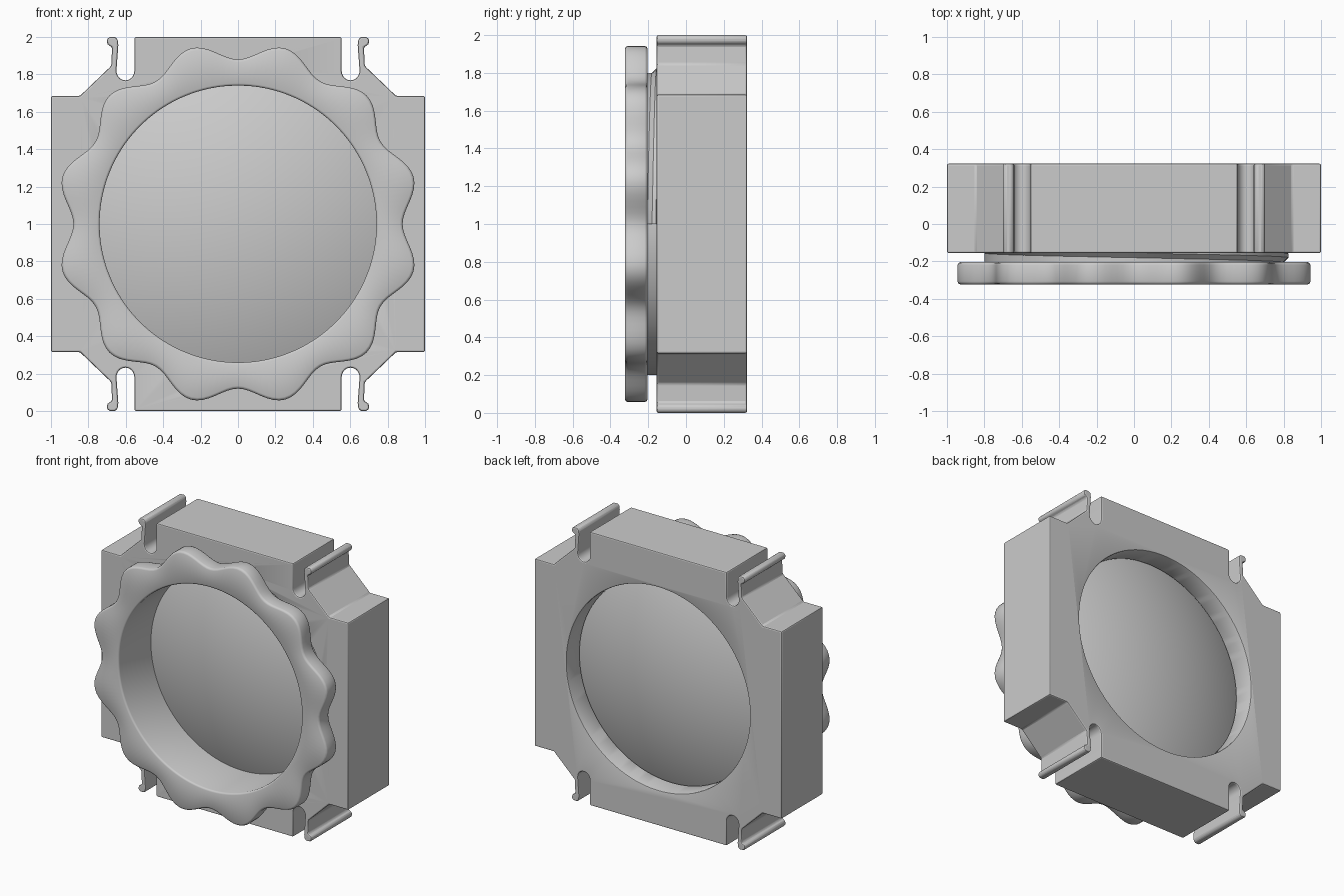
import bpy, bmesh, math
from mathutils import Vector

if "Cube" in bpy.data.objects:
    bpy.data.objects.remove(bpy.data.objects["Cube"])

CZ = 1.0            # height of the optical axis
SEG = 192


def finish(name, bm, angle=35):
    bmesh.ops.recalc_face_normals(bm, faces=bm.faces)
    mesh = bpy.data.meshes.new(name)
    bm.to_mesh(mesh)
    bm.free()
    ob = bpy.data.objects.new(name, mesh)
    bpy.context.collection.objects.link(ob)
    activate(ob)
    bpy.ops.object.shade_smooth_by_angle(angle=math.radians(angle))
    return ob


def activate(ob):
    bpy.ops.object.select_all(action='DESELECT')
    ob.select_set(True)
    bpy.context.view_layer.objects.active = ob


def lathe(name, profile, lobes=12, angle=35):
    """Spin a closed (radius, y, waviness) profile around the y axis."""
    bm = bmesh.new()
    rings = []
    for i in range(SEG):
        t = 2 * math.pi * i / SEG
        ring = []
        for r, y, w in profile:
            rr = r - w * math.cos(lobes * t)
            ring.append(bm.verts.new((rr * math.cos(t), y, CZ + rr * math.sin(t))))
        rings.append(ring)
    n = len(profile)
    for i in range(SEG):
        a, b = rings[i], rings[(i + 1) % SEG]
        for j in range(n):
            k = (j + 1) % n
            bm.faces.new((a[j], a[k], b[k], b[j]))
    bmesh.ops.remove_doubles(bm, verts=bm.verts, dist=1e-5)
    return finish(name, bm, angle)


def cylinder_cutter(name, r, y0, y1):
    bm = bmesh.new()
    ends = []
    for y in (y0, y1):
        ends.append([bm.verts.new((r * math.cos(2 * math.pi * i / 128), y,
                                   CZ + r * math.sin(2 * math.pi * i / 128)))
                     for i in range(128)])
        bm.faces.new(ends[-1])
    for i in range(128):
        j = (i + 1) % 128
        bm.faces.new((ends[0][i], ends[0][j], ends[1][j], ends[1][i]))
    ob = finish(name, bm)
    ob.hide_render = True
    return ob


# Body outline: one corner with its slot and spring clip, mirrored to all four
slot = [(0.602 + 0.048 * math.cos(a), 0.82 + 0.052 * math.sin(a))
        for a in (math.pi * (1 + i / 10) for i in range(11))]
corner = [(0.554, 1.0)] + slot + [
    (0.640, 0.955), (0.642, 0.985), (0.656, 1.0), (0.688, 1.0), (0.702, 0.985),
    (0.698, 0.960), (0.673, 0.945), (0.678, 0.845), (0.845, 0.685), (1.0, 0.685)]
outline = (corner + [(x, -z) for x, z in reversed(corner)]
           + [(-x, -z) for x, z in corner] + [(-x, z) for x, z in reversed(corner)])

bm = bmesh.new()
face = bm.faces.new([bm.verts.new((x, -0.155, CZ + z)) for x, z in outline])
ext = bmesh.ops.extrude_face_region(bm, geom=[face], use_keep_orig=True)
bmesh.ops.translate(bm, vec=Vector((0, 0.478, 0)),
                    verts=[v for v in ext['geom'] if isinstance(v, bmesh.types.BMVert)])
body = finish("cube_body", bm)

# Stepped bore: wide at the front, narrower lens seat at the back
for cname, r, y0, y1 in (("front_bore", 0.83, -0.3, 0.165), ("rear_bore", 0.742, 0.1, 0.5)):
    cutter = cylinder_cutter(cname, r, y0, y1)
    activate(body)
    mod = body.modifiers.new(cname, 'BOOLEAN')
    mod.operation, mod.solver, mod.object = 'DIFFERENCE', 'EXACT', cutter
    bpy.ops.object.modifier_apply(modifier=mod.name)
    bpy.data.objects.remove(cutter)

# Softened edges on the body
bev = body.modifiers.new("edge_bevel", 'BEVEL')
bev.width, bev.segments = 0.009, 2
bev.limit_method, bev.angle_limit = 'ANGLE', math.radians(32)
bev.use_clamp_overlap = False
activate(body)
bpy.ops.object.modifier_apply(modifier=bev.name)
bpy.ops.object.shade_smooth_by_angle(angle=math.radians(35))

# Retaining ring: scalloped grip flange with a tube reaching the lens
W = 0.046
lathe("retaining_ring", [
    (0.74, 0.06, 0), (0.80, 0.07, 0), (0.80, -0.204, 0),
    (0.911, -0.204, W), (0.922, -0.209, W), (0.926, -0.219, W),
    (0.926, -0.307, W), (0.922, -0.318, W), (0.911, -0.323, W),
    (0.752, -0.323, 0), (0.743, -0.319, 0), (0.74, -0.310, 0)], angle=50)

# Screw thread winding round the tube
bm = bmesh.new()
prev, pitch, turns = None, 0.1, 2
for i in range(turns * 128 + 1):
    t = 2 * math.pi * i / 128
    y = -0.21 + pitch * i / 128
    cur = [bm.verts.new((r * math.cos(t), y + dy, CZ + r * math.sin(t)))
           for r, dy in ((0.79, -0.005), (0.826, 0.03), (0.826, 0.05), (0.79, 0.085))]
    if prev:
        for j in range(4):
            k = (j + 1) % 4
            bm.faces.new((prev[j], prev[k], cur[k], cur[j]))
    else:
        bm.faces.new(cur)
    prev = cur
bm.faces.new(prev)
finish("screw_thread", bm)

# Biconvex lens
R, RIM, STEPS = 2.06, 0.80, 24
sag = [(RIM * i / STEPS, R - math.sqrt(R * R - (RIM * i / STEPS) ** 2))
       for i in range(STEPS + 1)]
lathe("lens", [(r, -0.087 + s, 0) for r, s in sag]
      + [(r, 0.292 - s, 0) for r, s in reversed(sag)])
